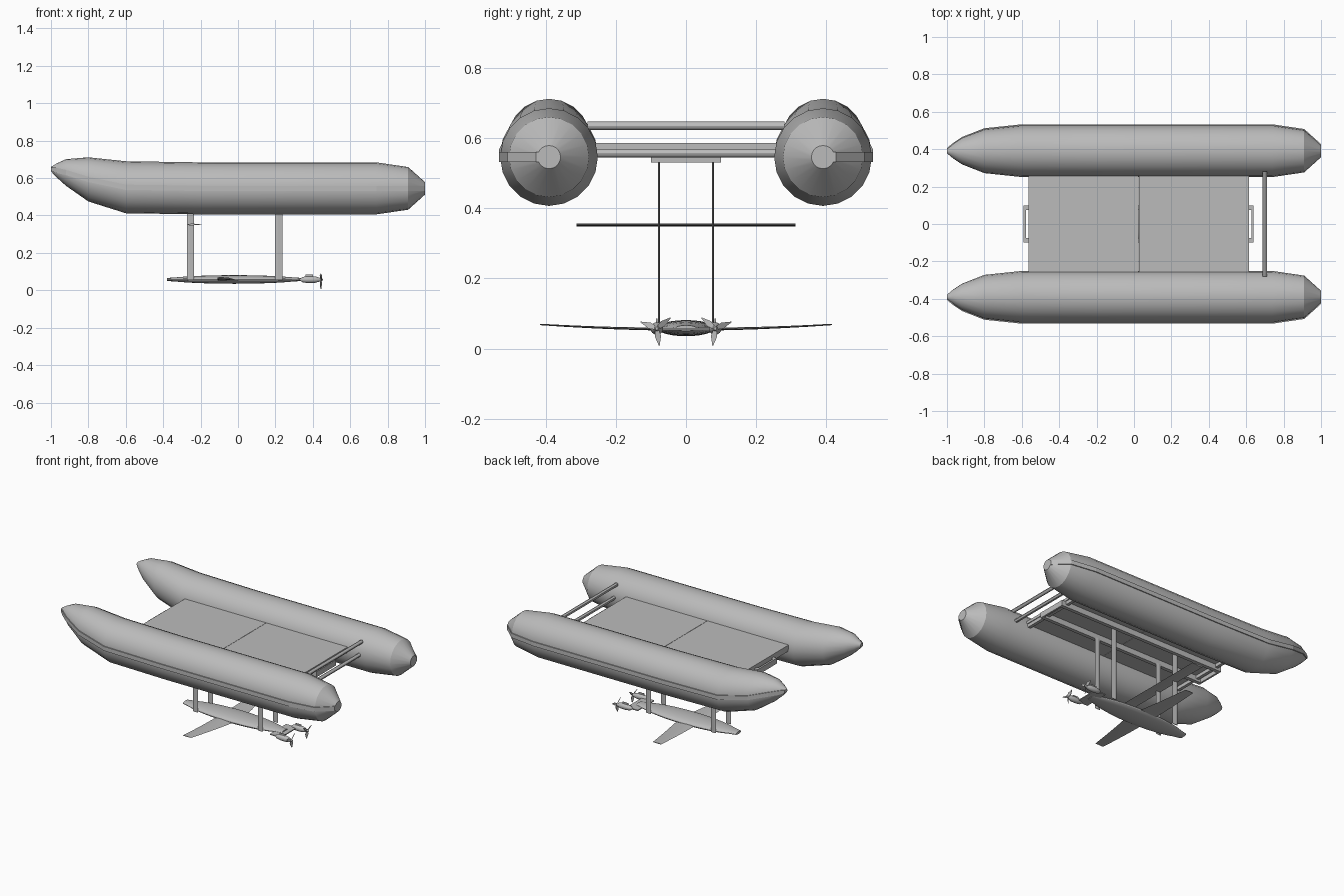
import bpy, bmesh, math
from mathutils import Vector

if "Cube" in bpy.data.objects:
    bpy.data.objects.remove(bpy.data.objects["Cube"])

grey = bpy.data.materials.new("light grey")
grey.use_nodes = True
grey.diffuse_color = (0.5, 0.5, 0.5, 1)
grey.node_tree.nodes["Principled BSDF"].inputs["Base Color"].default_value = (0.5, 0.5, 0.5, 1)


def finish(name, bm, smooth=True):
    bmesh.ops.recalc_face_normals(bm, faces=bm.faces)
    me = bpy.data.meshes.new(name)
    bm.to_mesh(me)
    bm.free()
    me.materials.append(grey)
    ob = bpy.data.objects.new(name, me)
    bpy.context.collection.objects.link(ob)
    if smooth:
        bpy.ops.object.select_all(action='DESELECT')
        ob.select_set(True)
        bpy.context.view_layer.objects.active = ob
        bpy.ops.object.shade_smooth_by_angle(angle=math.radians(30))
    return ob


def loft(name, rings, smooth=True):
    """Skin a list of equal-length closed rings and cap both ends."""
    bm = bmesh.new()
    loops = [[bm.verts.new(p) for p in ring] for ring in rings]
    n = len(loops[0])
    for a, b in zip(loops, loops[1:]):
        for i in range(n):
            j = (i + 1) % n
            bm.faces.new((a[i], a[j], b[j], b[i]))
    bm.faces.new(loops[0])
    bm.faces.new(loops[-1])
    return finish(name, bm, smooth)


def box(name, x0, x1, y0, y1, z0, z1):
    ring = lambda x: [(x, y0, z0), (x, y1, z0), (x, y1, z1), (x, y0, z1)]
    return loft(name, [ring(x0), ring(x1)], False)


def oval(x, y, z, ry, rz, n=20):
    return [(x, y + ry * math.cos(t), z + rz * math.sin(t))
            for t in (math.tau * i / n for i in range(n))]


def bar(name, x, z, half, r):
    ring = lambda y: [(x + r * math.cos(k * math.tau / 12), y, z + r * math.sin(k * math.tau / 12))
                      for k in range(12)]
    return loft(name, [ring(-half), ring(half)])


def foil(name, sections):
    """Sections hold leading edge x, trailing edge x, y, z and thickness."""
    shape = [(0, 0), (.1, .4), (.35, .5), (.7, .3), (1, 0), (.7, -.2), (.35, -.3), (.1, -.3)]
    return loft(name, [[(a + (b - a) * u, y, z + t * v) for u, v in shape]
                       for a, b, y, z, t in sections])


# Pontoons with an upswept bow: x, centre height, radius
hull = [(-1, .648, .012), (-.97, .641, .037), (-.92, .63, .071), (-.8, .593, .118),
        (-.6, .551, .139), (-.2, .545, .139), (.74, .545, .139), (.91, .545, .114), (1, .545, .033)]
for side, label in ((1, "left"), (-1, "right")):
    cy = side * .39
    loft(label + "_pontoon", [oval(x, cy, z, r, r) for x, z, r in hull])

    # Rubbing strake along the outer side
    rings = []
    for x, z, r in hull:
        h = min(.014, r * .8)
        inner, outer = cy + side * r * .85, cy + side * (r + .004)
        rings.append([(x, inner, z - h), (x, outer, z - h), (x, outer, z + h), (x, inner, z + h)])
    loft(label + "_rubbing_strake", rings, False)

# Deck in two panels
box("front_deck_panel", -.565, .024, -.26, .26, .567, .585)
box("rear_deck_panel", .026, .615, -.26, .26, .567, .585)

# Carrier frame below the deck
for s, label in ((1, "left"), (-1, "right")):
    y = s * .088
    box(label + "_frame_rail", -.59, .64, y - .012, y + .012, .53, .566)
box("front_frame_end", -.59, -.578, -.1, .1, .53, .566)
box("rear_frame_end", .628, .64, -.1, .1, .53, .566)
for x in (-.555, .6):
    box("deck_cross_beam", x - .01, x + .01, -.26, .26, .545, .567)

# Stern cross tubes
bar("upper_cross_tube", .7, .634, .28, .012)
bar("lower_cross_tube", .7, .556, .28, .012)

# Struts
for s, label in ((1, "left"), (-1, "right")):
    for x, place in ((-.254, "front"), (.218, "rear")):
        y = s * .077
        ring = lambda z: [(x - .019, y, z), (x - .006, y + .003, z), (x + .019, y, z), (x - .006, y - .003, z)]
        loft(f"{place}_{label}_strut", [ring(.055), ring(.54)], False)

# Submerged body, a long flattened spindle
body = []
for i in range(17):
    u = i / 16
    f = max(.1, math.sin(math.pi * u)) ** .45
    body.append(oval(-.38 + .72 * u, 0, .058, .082 * f, .023 * f, 24))
loft("submerged_body", body)

# Main wing with upturned tips, and the upper foil
wing = []
for i in range(-6, 7):
    u = abs(i) / 6
    wing.append((-.11, .03 - .08 * u, i * .415 / 6, .054 + .014 * u * u, .012 - .007 * u))
foil("main_wing", wing)
foil("upper_foil", [(-.27, -.19, y, .351, .011) for y in (-.312, .312)])

# Motor pods, mounts and propellers
box("motor_mount", .29, .37, -.085, .085, .053, .059)
for s, label in ((1, "left"), (-1, "right")):
    y, z = s * .083, .057
    pod = [(.33, .004), (.345, .014), (.37, .018), (.41, .018), (.43, .012), (.455, .004)]
    loft(label + "_motor_pod", [oval(x, y, z, r, r, 16) for x, r in pod])
    for k in range(3):
        t = math.radians(-90 - s * 8 + k * 120)
        out = Vector((0, math.cos(t), math.sin(t)))
        across = Vector((0, -math.sin(t), math.cos(t)))
        hub = Vector((.443, y, z))
        rings = []
        for d, w in ((.005, .005), (.022, .009), (.05, .001)):
            c, e = hub + out * d, across * w + Vector((w * .5, 0, 0))
            th = Vector((.0015, 0, 0))
            rings.append([c - e - th, c + e - th, c + e + th, c - e + th])
        loft(f"{label}_propeller_blade", rings, False)
    # Small guide fin above the pod
    box(label + "_pod_fin", .36, .4, y - .002, y + .002, z, z + .028)
